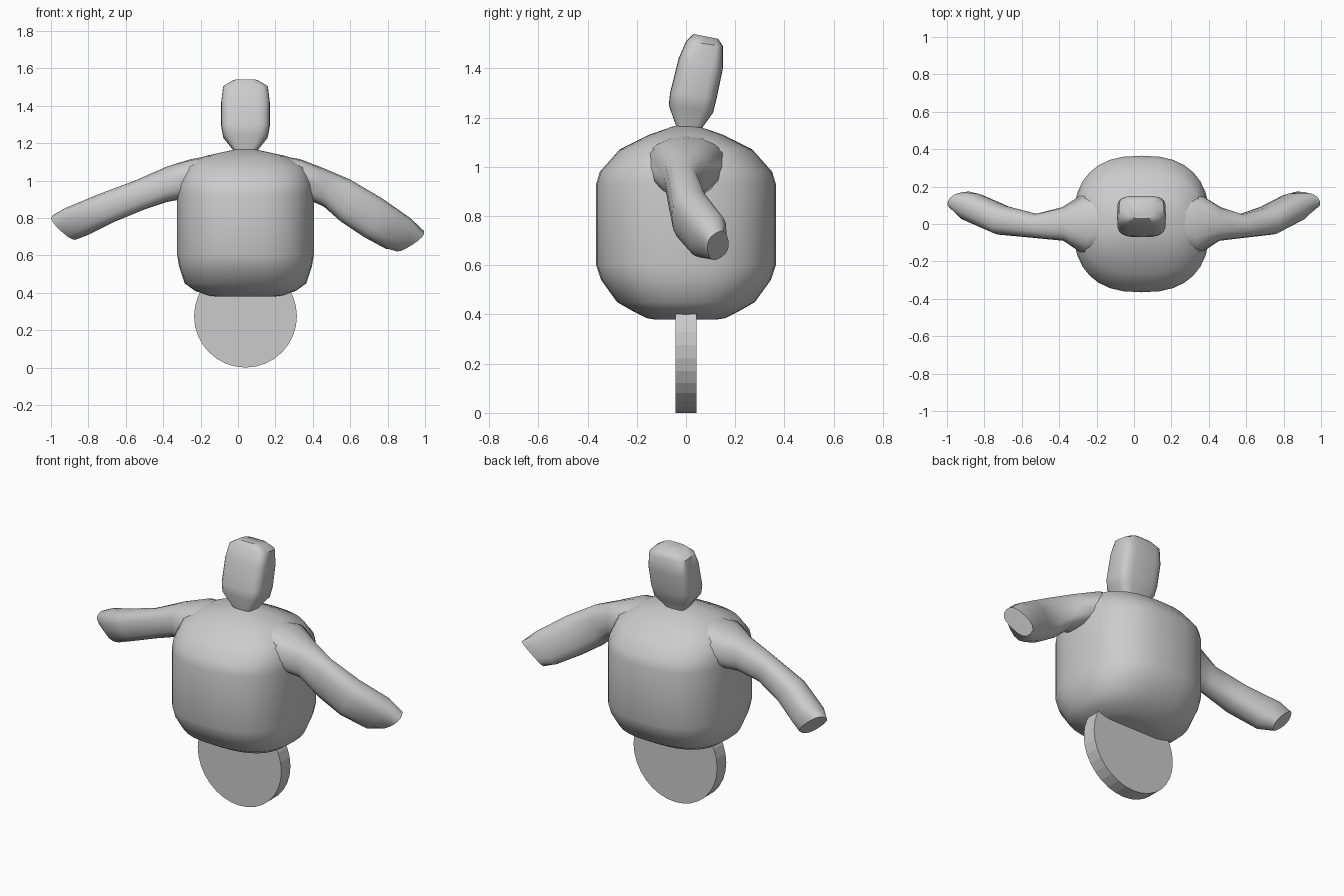
import bpy
import bmesh
from math import cos, sin, pi, radians, copysign
from mathutils import Vector

default_cube = bpy.data.objects.get("Cube")
if default_cube:
    bpy.data.objects.remove(default_cube, do_unlink=True)

MIDDLE = 0.04  # x of the body axis

grey = bpy.data.materials.new("plain_grey")
grey.use_nodes = True
grey.diffuse_color = (0.6, 0.6, 0.6, 1)
for node in grey.node_tree.nodes:
    if node.type == "BSDF_PRINCIPLED":
        node.inputs["Base Color"].default_value = grey.diffuse_color


def rounded(value, power):
    return copysign(abs(value) ** (2 / power), value)


def loft(name, rings, sides, power):
    """Skin rounded-square rings, each given as (centre, half axis, half axis)."""
    bm = bmesh.new()
    loops = []
    for centre, a, b in rings:
        angles = [2 * pi * i / sides for i in range(sides)]
        loops.append([bm.verts.new(centre + a * rounded(cos(t), power)
                                   + b * rounded(sin(t), power)) for t in angles])
    for low, high in zip(loops, loops[1:]):
        for i in range(sides):
            j = (i + 1) % sides
            bm.faces.new((low[i], low[j], high[j], high[i]))
    bm.faces.new(loops[0])
    bm.faces.new(loops[-1])
    bmesh.ops.recalc_face_normals(bm, faces=bm.faces[:])
    mesh = bpy.data.meshes.new(name)
    bm.to_mesh(mesh)
    bm.free()
    mesh.materials.append(grey)
    obj = bpy.data.objects.new(name, mesh)
    bpy.context.collection.objects.link(obj)
    bpy.ops.object.select_all(action="DESELECT")
    obj.select_set(True)
    bpy.context.view_layer.objects.active = obj
    bpy.ops.object.shade_smooth_by_angle(angle=radians(50))
    return obj


# Rounded barrel body: height, half width, half depth
body_profile = [
    (0.38, 0.16, 0.13), (0.385, 0.2, 0.16), (0.41, 0.27, 0.21),
    (0.45, 0.325, 0.28), (0.54, 0.355, 0.345), (0.6, 0.365, 0.365),
    (0.93, 0.365, 0.365), (0.98, 0.36, 0.35), (1.07, 0.33, 0.27),
    (1.13, 0.22, 0.15), (1.165, 0.06, 0.05),
]
loft("body", [(Vector((MIDDLE, 0, z)), Vector((w, 0, 0)), Vector((0, d, 0)))
              for z, w, d in body_profile], 32, 2.5)

# Head and neck: front y, front z, back y, back z, half width
head_profile = [
    (-0.04, 1.12, 0.06, 1.12, 0.06), (-0.04, 1.165, 0.06, 1.15, 0.06),
    (-0.07, 1.25, 0.11, 1.22, 0.12), (-0.065, 1.3, 0.125, 1.28, 0.13),
    (-0.03, 1.44, 0.15, 1.4, 0.13), (0, 1.51, 0.15, 1.49, 0.12),
    (0.03, 1.54, 0.13, 1.52, 0.07),
]
head_rings = []
for fy, fz, by, bz, w in head_profile:
    front, back = Vector((MIDDLE, fy, fz)), Vector((MIDDLE, by, bz))
    head_rings.append(((front + back) / 2, Vector((w, 0, 0)), (back - front) / 2))
loft("head", head_rings, 24, 4)

# Arms: shared upper y, lower y and half thickness, from shoulder to hand
arm_depth = [(0, 0, 0.1), (0, 0, 0.16), (0, 0, 0.09), (-0.01, -0.01, 0.065),
             (0.02, 0.02, 0.08), (0.1, 0.08, 0.08), (0.12, 0.14, 0.05)]
# Each arm: upper x, upper z, lower x, lower z
arm_outlines = {
    "right_arm": [(-0.1, 1.14, -0.1, 0.95), (-0.25, 1.115, -0.3, 0.9),
                  (-0.38, 1.075, -0.38, 0.885), (-0.55, 1.0, -0.5, 0.845),
                  (-0.75, 0.925, -0.66, 0.78), (-0.93, 0.85, -0.8, 0.71),
                  (-0.995, 0.81, -0.86, 0.69)],
    "left_arm": [(0.18, 1.14, 0.18, 0.95), (0.33, 1.115, 0.37, 0.9),
                 (0.46, 1.065, 0.46, 0.86), (0.6, 1.005, 0.55, 0.78),
                 (0.77, 0.905, 0.67, 0.7), (0.92, 0.8, 0.79, 0.635),
                 (0.995, 0.73, 0.84, 0.63)],
}
for name, outline in arm_outlines.items():
    centres, ups = [], []
    for (ux, uz, lx, lz), (uy, ly, _) in zip(outline, arm_depth):
        upper, lower = Vector((ux, uy, uz)), Vector((lx, ly, lz))
        centres.append((upper + lower) / 2)
        ups.append((upper - lower) / 2)
    rings = []
    last = len(centres) - 1
    for i, (centre, up) in enumerate(zip(centres, ups)):
        along = centres[min(i + 1, last)] - centres[max(i - 1, 0)]
        side = up.cross(along).normalized() * arm_depth[i][2]
        rings.append((centre, side, up))
    loft(name, rings, 16, 2.5)

# Flat-sided wheel under the body
bpy.ops.mesh.primitive_cylinder_add(vertices=32, radius=0.275, depth=0.086,
                                    location=(MIDDLE, 0, 0.275),
                                    rotation=(pi / 2, 0, 0))
wheel = bpy.context.object
wheel.name = "wheel"
wheel.data.materials.append(grey)
